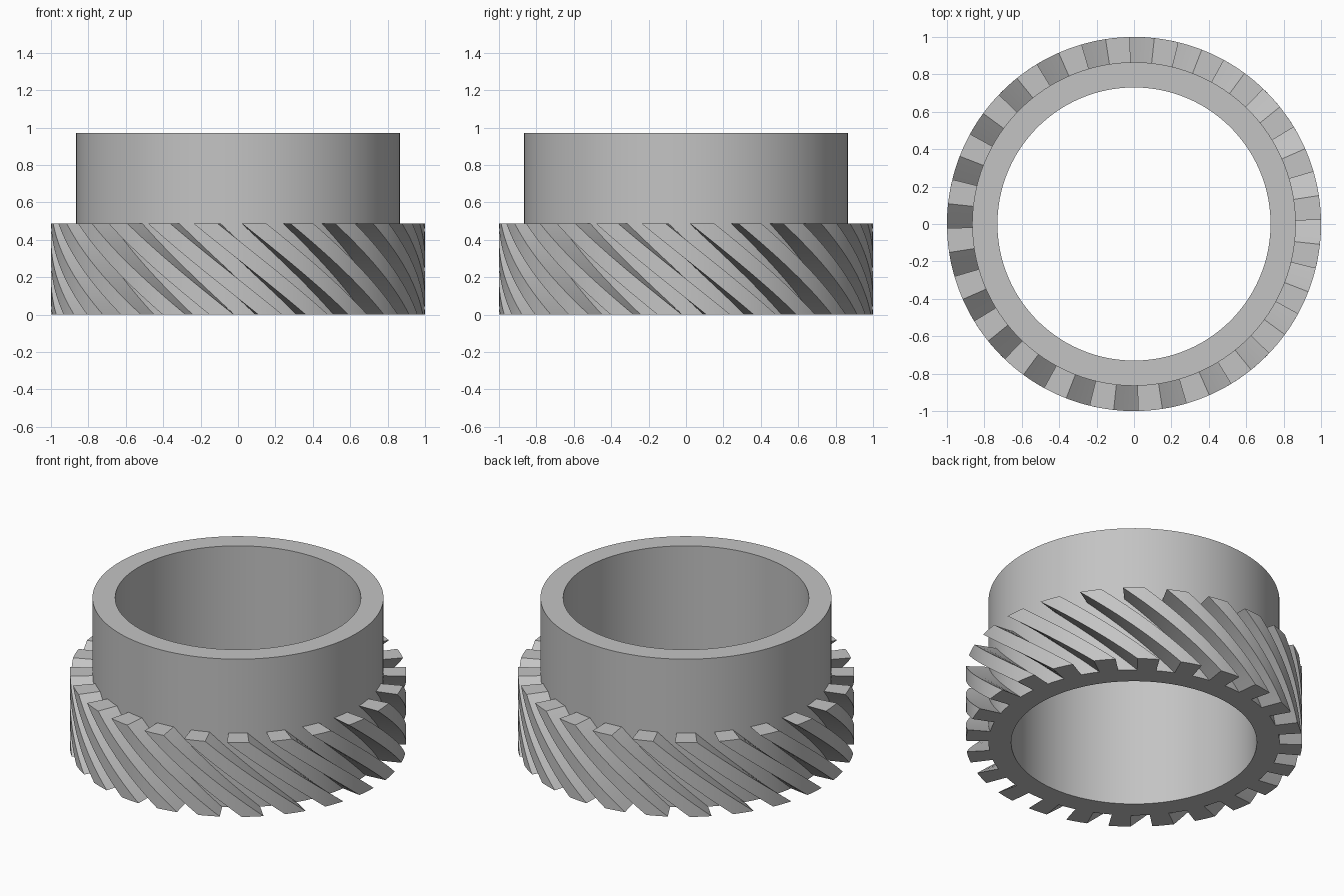
import bpy
import bmesh
from math import cos, sin, radians, tau

cube = bpy.data.objects.get("Cube")
if cube:
    bpy.data.objects.remove(cube, do_unlink=True)

BORE, HUB, TIP = 0.73, 0.865, 1.0
HUB_TOP, GEAR_TOP = 0.972, 0.487
TEETH = 24
PITCH = 360 / TEETH
TWIST = -35            # degrees from bottom to top
FIRST = 10             # centre of the first tooth at the bottom
STEPS, ARC = 20, 4     # slices up a tooth, segments across it

steel = bpy.data.materials.new("steel_grey")
steel.use_nodes = True
grey = (0.55, 0.55, 0.55, 1)
steel.diffuse_color = grey
steel.node_tree.nodes["Principled BSDF"].inputs["Base Color"].default_value = grey


def polar(radius, angle, z):
    return (radius * cos(angle), radius * sin(angle), z)


def skin(bm, loops, closed):
    """Join successive loops of vertices with quads."""
    pairs = list(zip(loops, loops[1:]))
    if closed:
        pairs.append((loops[-1], loops[0]))
    for a, b in pairs:
        for i in range(len(a)):
            j = (i + 1) % len(a)
            bm.faces.new((a[i], a[j], b[j], b[i]))


def finish(bm, name):
    bmesh.ops.recalc_face_normals(bm, faces=bm.faces)
    mesh = bpy.data.meshes.new(name)
    bm.to_mesh(mesh)
    bm.free()
    mesh.materials.append(steel)
    obj = bpy.data.objects.new(name, mesh)
    bpy.context.collection.objects.link(obj)
    bpy.ops.object.select_all(action="DESELECT")
    obj.select_set(True)
    bpy.context.view_layer.objects.active = obj
    bpy.ops.object.shade_smooth_by_angle(angle=radians(30))


# Hub: a rectangular section swept round the axis
bm = bmesh.new()
section = [(BORE, 0), (HUB, 0), (HUB, HUB_TOP), (BORE, HUB_TOP)]
segments = TEETH * 8
hub = [[bm.verts.new(polar(r, tau * i / segments, z)) for i in range(segments)]
       for r, z in section]
skin(bm, hub, closed=True)
finish(bm, "hub_ring")

# Helical teeth: a radial-sided section twisted upwards
bm = bmesh.new()
across = [(k / ARC - 0.5) * PITCH / 2 for k in range(ARC + 1)]
outline = [(TIP, a) for a in across] + [(HUB - 0.004, a) for a in reversed(across)]
for tooth in range(TEETH):
    slices = []
    for s in range(STEPS + 1):
        t = s / STEPS
        turn = FIRST + tooth * PITCH + TWIST * t
        slices.append([bm.verts.new(polar(r, radians(a + turn), GEAR_TOP * t))
                       for r, a in outline])
    skin(bm, slices, closed=False)
    bm.faces.new(slices[0])
    bm.faces.new(slices[-1])
finish(bm, "helical_teeth")
